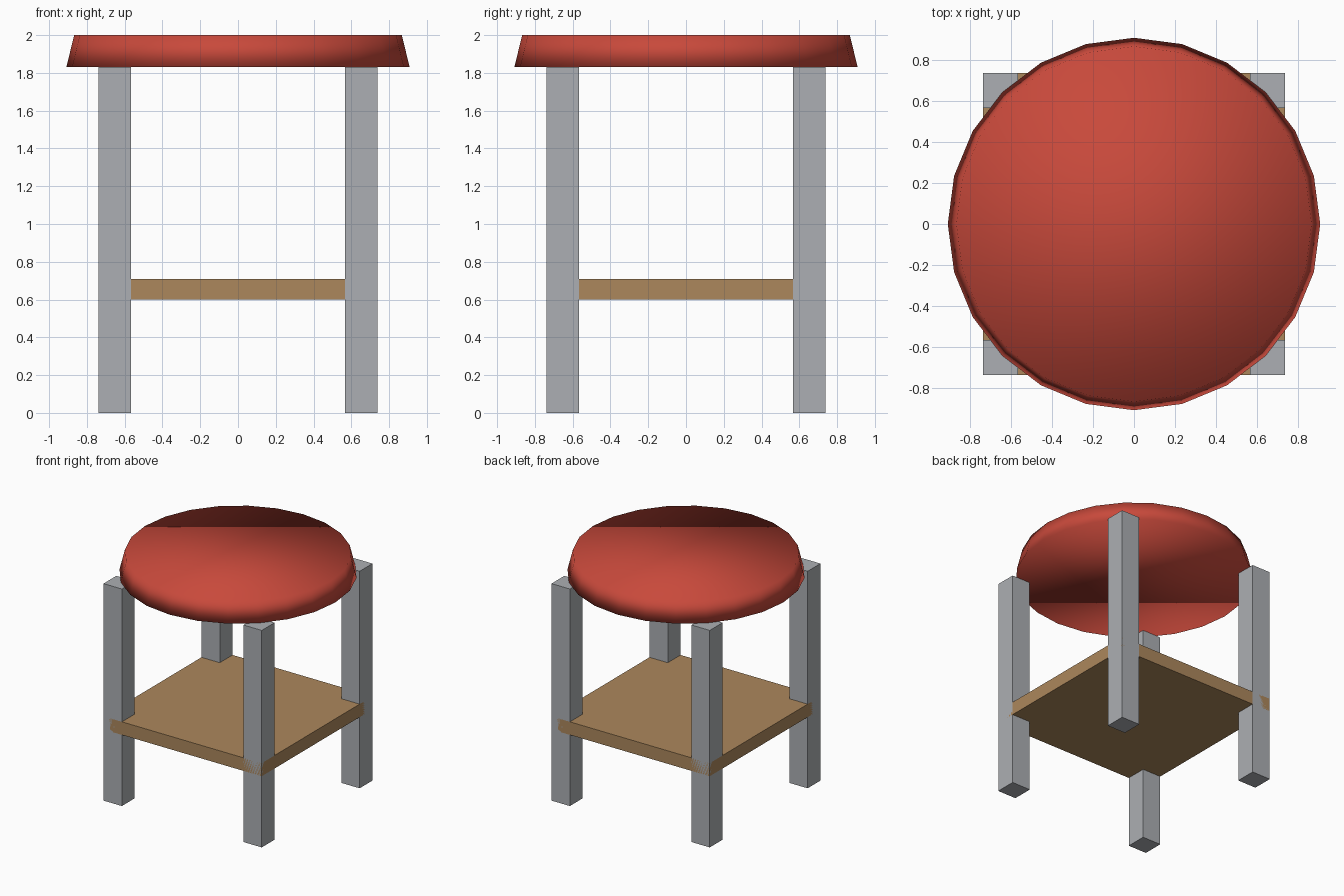
import bpy, bmesh

if "Cube" in bpy.data.objects:
    bpy.data.objects.remove(bpy.data.objects["Cube"])


def srgb(*rgb):
    lin = [((c / 255 + 0.055) / 1.055) ** 2.4 for c in rgb]
    return (*lin, 1.0)


def material(name, colour):
    m = bpy.data.materials.new(name)
    m.diffuse_color = colour
    m.use_nodes = True
    m.node_tree.nodes["Principled BSDF"].inputs["Base Color"].default_value = m.diffuse_color
    return m


RED = material("red cushion", srgb(200, 73, 59))
GREY = material("grey metal", srgb(172, 175, 179))
BROWN = material("brown wood", srgb(172, 135, 92))


def add_object(name, bm, mat, smooth=False):
    me = bpy.data.meshes.new(name)
    for f in bm.faces:
        f.smooth = smooth
    bm.to_mesh(me)
    bm.free()
    me.materials.append(mat)
    ob = bpy.data.objects.new(name, me)
    bpy.context.collection.objects.link(ob)
    return ob


def box(name, lo, hi, mat):
    bm = bmesh.new()
    bmesh.ops.create_cube(bm, size=1)
    for v in bm.verts:
        v.co = [(a + b) / 2 + c * (b - a) for a, b, c in zip(lo, hi, v.co)]
    return add_object(name, bm, mat)


OUT, IN = 0.738, 0.567      # outer and inner faces of the legs
SEAT_Z, TOP_Z = 1.83, 2.0

# Four square legs
for sy, end in ((-1, "front"), (1, "back")):
    for sx, side in ((-1, "left"), (1, "right")):
        xs = sorted((sx * IN, sx * OUT))
        ys = sorted((sy * IN, sy * OUT))
        box(f"{end}_{side}_leg", (xs[0], ys[0], 0), (xs[1], ys[1], SEAT_Z), GREY)

# Square shelf, flush with the outside of the legs
box("shelf", (-OUT, -OUT, 0.60), (OUT, OUT, 0.71), BROWN)

# Round tapered seat: 24 sides, smooth shaded all over, one corner on the x axis
bm = bmesh.new()
bmesh.ops.create_cone(bm, cap_ends=True, segments=24, radius1=0.909,
                      radius2=0.867, depth=TOP_Z - SEAT_Z)
bmesh.ops.translate(bm, verts=bm.verts, vec=(0, 0, (SEAT_Z + TOP_Z) / 2))
add_object("seat", bm, RED, smooth=True)
